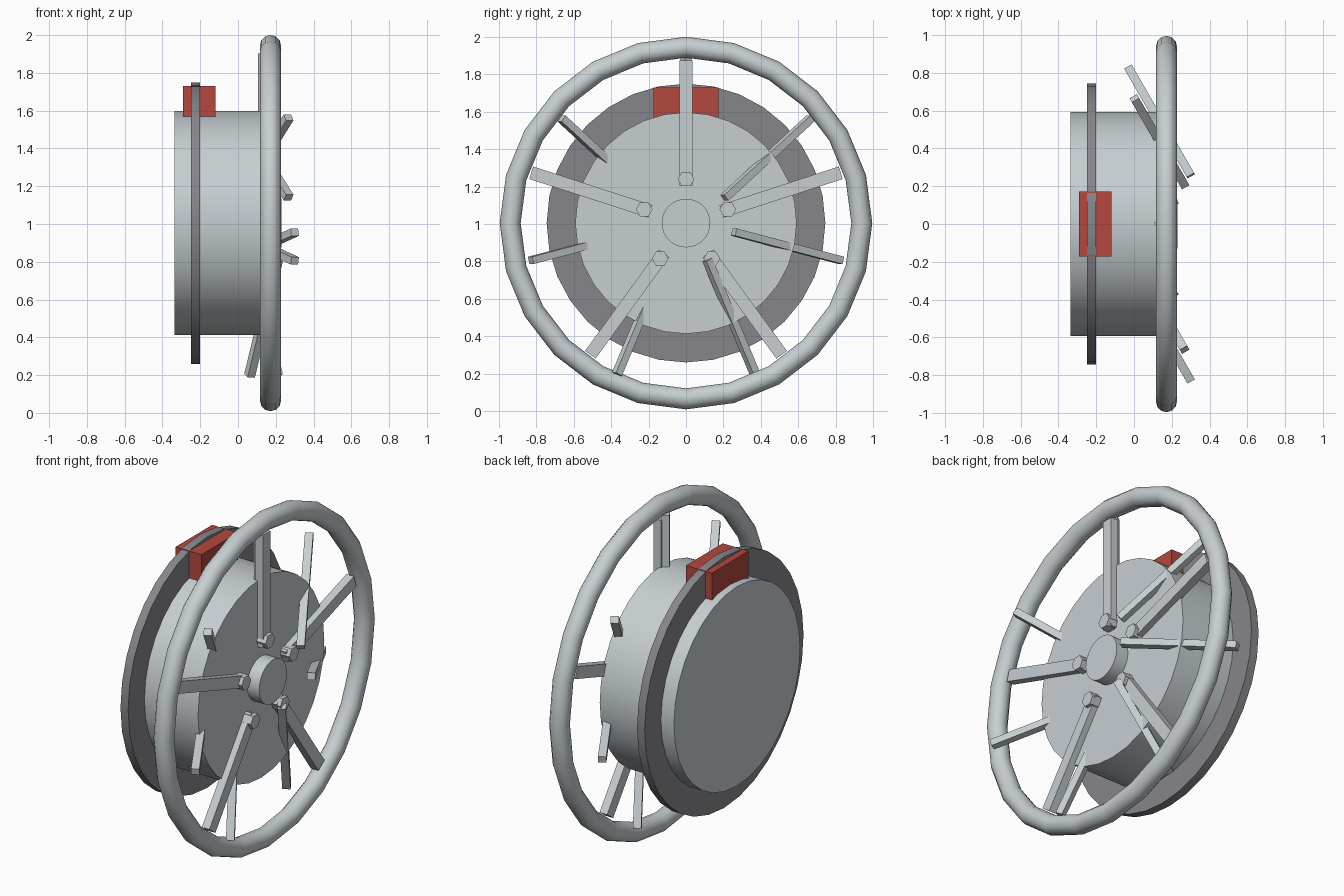
import bpy
from math import radians, cos, sin, tau, pi
from mathutils import Matrix, Vector

if "Cube" in bpy.data.objects:
    bpy.data.objects.remove(bpy.data.objects["Cube"], do_unlink=True)


def material(name, rgb):
    m = bpy.data.materials.new(name)
    m.use_nodes = True
    m.diffuse_color = (*rgb, 1)
    m.node_tree.nodes["Principled BSDF"].inputs["Base Color"].default_value = (*rgb, 1)
    return m


SILVER = material("silver", (0.57, 0.62, 0.64))
STEEL = material("dark steel", (0.24, 0.24, 0.26))
RED = material("caliper red", (0.45, 0.065, 0.05))

AXLE_Z = 1.005
TO_X = Matrix.Rotation(pi / 2, 4, "Y")


def finish(name, mat, smooth=None):
    ob = bpy.context.object
    ob.name = name
    ob.data.materials.append(mat)
    if smooth:
        bpy.ops.object.shade_smooth_by_angle(angle=radians(smooth))
    return ob


def disc(name, mat, radius, x0, x1, y=0, z=0, sides=32, smooth=30):
    """Cylinder along x, placed relative to the axle."""
    bpy.ops.mesh.primitive_cylinder_add(vertices=sides, radius=radius, depth=x1 - x0)
    ob = finish(name, mat, smooth)
    ob.matrix_world = Matrix.Translation(((x0 + x1) / 2, y, AXLE_Z + z)) @ TO_X
    return ob


def bar(name, mat, size, centre, rotation=Matrix()):
    bpy.ops.mesh.primitive_cube_add(size=1)
    ob = finish(name, mat)
    ob.data.transform(Matrix.Diagonal((*size, 1)))
    ob.matrix_world = Matrix.Translation(centre) @ rotation
    return ob


def radial(angle, r, x):
    return Vector((x, r * cos(angle), AXLE_Z + r * sin(angle)))


# Outer ring
bpy.ops.mesh.primitive_torus_add(major_segments=24, minor_segments=12,
                                 major_radius=0.94, minor_radius=0.056)
ring = finish("outer_ring", SILVER, 50)
ring.matrix_world = Matrix.Translation((0.172, 0, AXLE_Z)) @ TO_X

# Drum, hub cap and brake
disc("drum", SILVER, 0.592, -0.335, 0.152)
disc("hub_cap", SILVER, 0.13, 0.14, 0.23)
disc("brake_disc", STEEL, 0.745, -0.25, -0.2)
bar("brake_caliper", RED, (0.17, 0.345, 0.16), (-0.205, 0, 1.65))

# Five straight spokes, each with a lug nut
for i in range(5):
    a = pi / 2 + i * tau / 5
    bar(f"spoke_{i + 1}", SILVER, (0.05, 0.67, 0.07),
        radial(a, 0.535, 0.165), Matrix.Rotation(a, 4, "X"))
    disc(f"lug_nut_{i + 1}", SILVER, 0.044, 0.15, 0.212,
         0.235 * cos(a), 0.235 * sin(a), sides=6, smooth=None)

# Seven slanted struts, each turned about the vertical
for i in range(7):
    a = pi / 2 + i * tau / 7
    bar(f"slanted_strut_{i + 1}", SILVER, (0.045, 0.68, 0.04),
        radial(a, 0.557, 0.135),
        Matrix.Rotation(radians(30), 4, "Z") @ Matrix.Rotation(a, 4, "X"))
